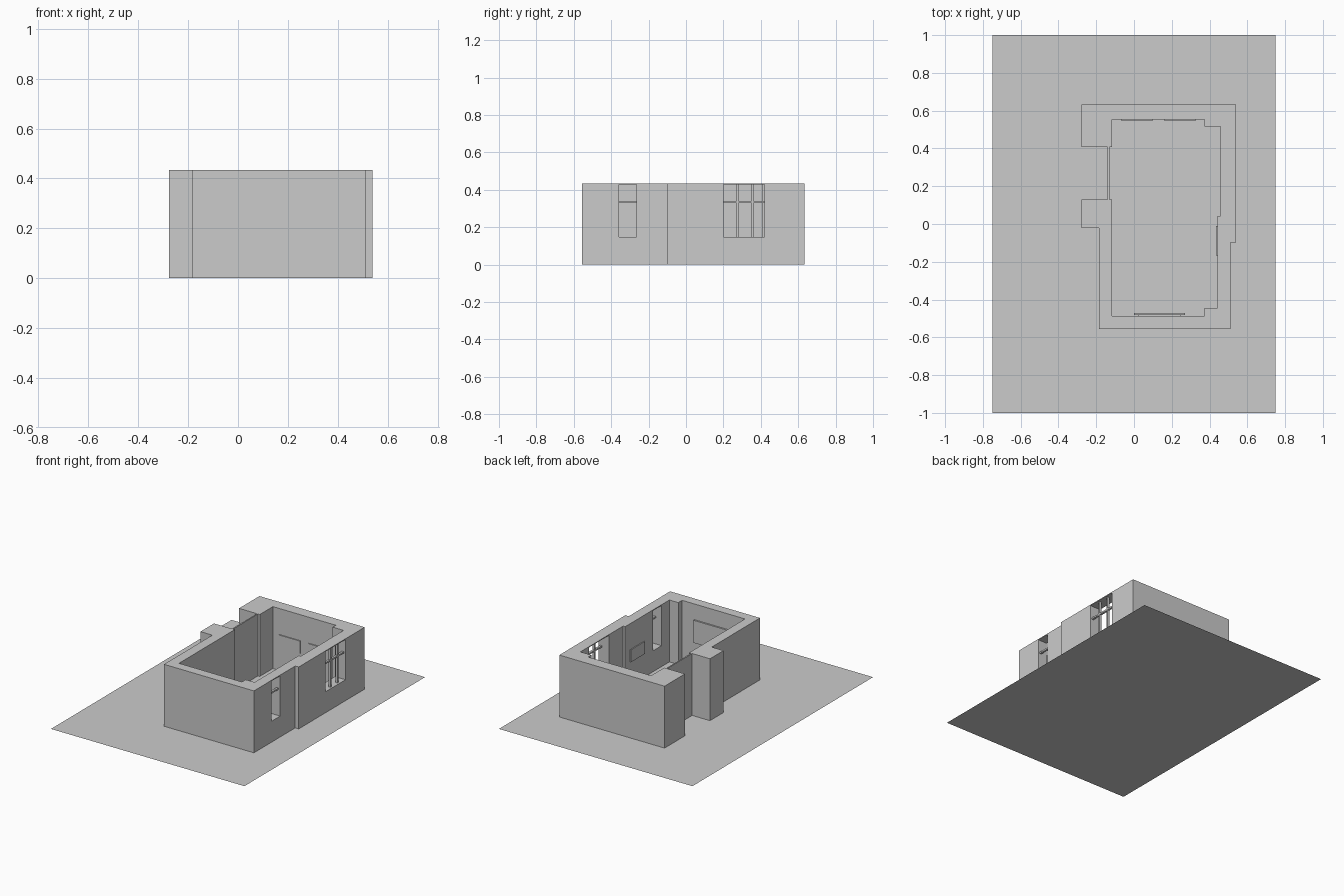
import bpy, bmesh

if "Cube" in bpy.data.objects:
    bpy.data.objects.remove(bpy.data.objects["Cube"])

HEIGHT = 0.434


def new_object(name, bm):
    bmesh.ops.recalc_face_normals(bm, faces=bm.faces)
    mesh = bpy.data.meshes.new(name)
    bm.to_mesh(mesh)
    bm.free()
    ob = bpy.data.objects.new(name, mesh)
    bpy.context.collection.objects.link(ob)
    return ob


def box(name, x, y, z):
    """Box from (min, max) ranges."""
    bm = bmesh.new()
    bmesh.ops.create_cube(bm, size=1)
    for v in bm.verts:
        v.co = [r[0] if c < 0 else r[1] for c, r in zip(v.co, (x, y, z))]
    return new_object(name, bm)


def prism(name, outline, height):
    """Plan outline extruded upwards."""
    bm = bmesh.new()
    face = bm.faces.new([bm.verts.new((x, y, 0)) for x, y in outline])
    ext = bmesh.ops.extrude_face_region(bm, geom=[face])["geom"]
    verts = [g for g in ext if isinstance(g, bmesh.types.BMVert)]
    bmesh.ops.translate(bm, verts=verts, vec=(0, 0, height))
    return new_object(name, bm)


def cut(target, cutter):
    mod = target.modifiers.new("opening", "BOOLEAN")
    mod.operation = "DIFFERENCE"
    mod.solver = "EXACT"
    mod.object = cutter
    bpy.context.view_layer.objects.active = target
    bpy.ops.object.modifier_apply(modifier=mod.name)
    bpy.data.objects.remove(cutter)


# Ground sheet
bm = bmesh.new()
bmesh.ops.create_grid(bm, x_segments=1, y_segments=1, size=1)
bmesh.ops.scale(bm, verts=bm.verts, vec=(0.75, 1, 1))
new_object("ground_sheet", bm)

# Room walls: outer outline, then back along the inner outline
outer = [(-0.277, 0.407), (-0.277, 0.633), (0.539, 0.633), (0.539, -0.098),
         (0.512, -0.098), (0.512, -0.555), (-0.185, -0.555), (-0.185, -0.02),
         (-0.277, -0.02), (-0.277, 0.13)]
inner = [(-0.116, 0.13), (-0.116, -0.488), (0.372, -0.488), (0.372, -0.446),
         (0.441, -0.446), (0.441, 0.043), (0.457, 0.043), (0.457, 0.517),
         (0.372, 0.517), (0.372, 0.552), (-0.116, 0.552), (-0.116, 0.407)]
walls = prism("walls", outer + inner, HEIGHT)

# Door panel closing the gap on the left
box("door_panel", (-0.139, -0.13), (0.13, 0.407), (0, HEIGHT))

# Windows: opening, crossbar and upright bars
Z0, Z1 = 0.147, 0.428
windows = [("small_window", -0.359, -0.265, 0.485, []),
           ("large_window", 0.20, 0.42, 0.512, [0.2755, 0.355])]
for name, y0, y1, x, uprights in windows:
    cut(walls, box("cutter", (0.40, 0.60), (y0, y1), (Z0, Z1)))
    depth = (x, x + 0.015)
    box(name + "_crossbar", depth, (y0, y1), (0.33, 0.341))
    for i, y in enumerate(uprights):
        box(f"{name}_upright_{i}", depth, (y - 0.005, y + 0.005), (Z0, Z1))

# Small panels hung on the back and right walls
PANEL_Z = (0.165, 0.252)
for i, x in enumerate((-0.066, 0.161)):
    box(f"back_wall_panel_{i}", (x, x + 0.164), (0.545, 0.553), PANEL_Z)
box("right_wall_panel", (0.435, 0.442), (-0.167, -0.011), PANEL_Z)

# Flat screen with its mount on the front wall
box("screen", (0.0, 0.27), (-0.481, -0.47), (0.17, 0.328))
box("screen_mount", (0.02, 0.25), (-0.489, -0.48), (0.19, 0.308))
